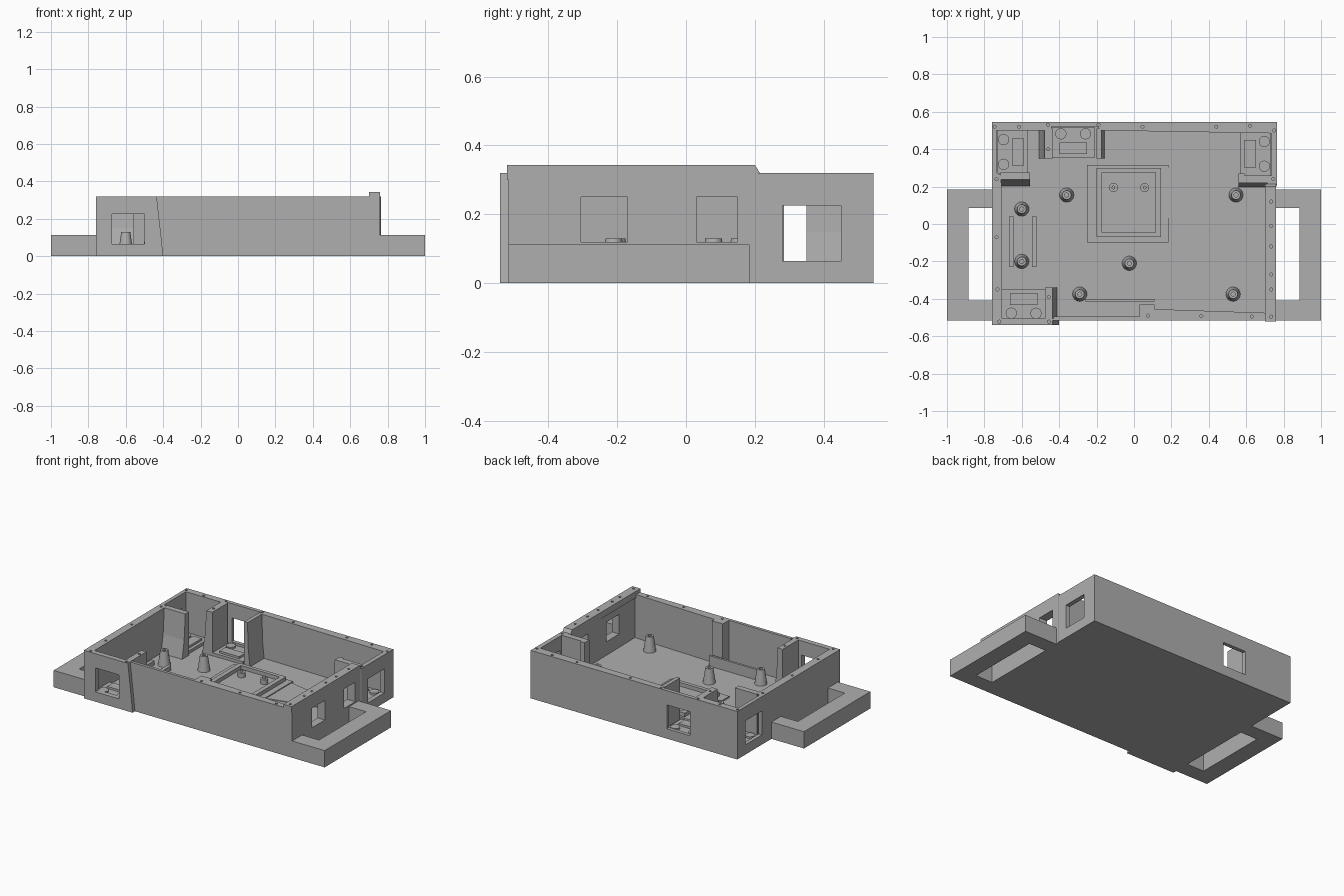
import bpy, bmesh
from mathutils import Vector

cube = bpy.data.objects.get("Cube")
if cube:
    bpy.data.objects.remove(cube, do_unlink=True)

grey = bpy.data.materials.new("plain_grey")
grey.use_nodes = True
colour = (0.43, 0.43, 0.43, 1)
grey.diffuse_color = colour
grey.node_tree.nodes["Principled BSDF"].inputs["Base Color"].default_value = colour

FLOOR, RIM = 0.03, 0.32


def finish(name, bm):
    bmesh.ops.recalc_face_normals(bm, faces=bm.faces)
    mesh = bpy.data.meshes.new(name)
    bm.to_mesh(mesh)
    bm.free()
    mesh.materials.append(grey)
    obj = bpy.data.objects.new(name, mesh)
    bpy.context.collection.objects.link(obj)
    return obj


def add_prism(bm, points, lo, hi, axis="z"):
    """Extrude a 2D outline along one axis."""
    place = {"x": lambda p, t: (t, p[0], p[1]),
             "y": lambda p, t: (p[0], t, p[1]),
             "z": lambda p, t: (p[0], p[1], t)}[axis]
    face = bm.faces.new([bm.verts.new(place(p, lo)) for p in points])
    new = bmesh.ops.extrude_face_region(bm, geom=[face])["geom"]
    move = Vector(place((0, 0), hi - lo))
    bmesh.ops.translate(bm, vec=move, verts=[v for v in new if isinstance(v, bmesh.types.BMVert)])


def prism(name, points, lo, hi, axis="z"):
    bm = bmesh.new()
    add_prism(bm, points, lo, hi, axis)
    return finish(name, bm)


def add_box(bm, x0, x1, y0, y1, z0, z1):
    add_prism(bm, [(x0, y0), (x1, y0), (x1, y1), (x0, y1)], z0, z1)


def box(name, *extent):
    bm = bmesh.new()
    add_box(bm, *extent)
    return finish(name, bm)


def add_cone(bm, x, y, z0, z1, r0, r1, sides=24):
    made = bmesh.ops.create_cone(bm, cap_ends=True, segments=sides,
                                 radius1=r0, radius2=r1, depth=z1 - z0)
    bmesh.ops.translate(bm, vec=(x, y, (z0 + z1) / 2), verts=made["verts"])


def cut(obj, cutter):
    mod = obj.modifiers.new("cut", "BOOLEAN")
    mod.operation, mod.solver, mod.object = "DIFFERENCE", "EXACT", cutter
    bpy.context.view_layer.objects.active = obj
    bpy.ops.object.modifier_apply(modifier=mod.name)


# Outer shell with a stepped inner cavity
shell = prism("case_shell", [(-.76, -.515), (.76, -.515), (.76, .2), (.765, .21),
                             (.765, .545), (-.76, .545)], 0, RIM)
cavity = prism("cavity_cutter", [
    (-.705, -.505), (-.43, -.505), (-.43, -.495), (.03, -.495), (.03, -.43), (.11, -.43),
    (.11, -.455), (.71, -.475), (.70, .2), (.735, .25), (.735, .485), (-.17, .5),
    (-.2, .52), (-.44, .52), (-.44, .5), (-.735, .5), (-.735, .275), (-.71, .26)], FLOOR, 0.5)
cut(shell, cavity)

# Proud front corner, slanted at its inner end
front_corner = prism("front_corner_block", [(-.76, 0), (-.40, 0), (-.41, .1), (-.435, RIM),
                                            (-.76, RIM)], -.54, -.505, "y")

# Raised rail on the side wall
rail = prism("raised_rail", [(-.52, .30), (.215, .30), (.215, RIM), (.2, .343), (-.52, .343)],
             .70, .76, "x")

# Flared partitions between the connector bays
partitions = [
    prism("back_left_partition", [(.275, 0), (.275, RIM), (.237, RIM), (.225, .15), (.2, 0.01),
                                  (.2, 0.005)], -.715, -.555, "x"),
    prism("back_middle_partition_a", [(-.435, .01), (-.435, RIM), (-.478, RIM), (-.49, .15),
                                      (-.512, .01)], .35, .51, "y"),
    prism("back_middle_partition_b", [(-.2, .01), (-.2, RIM), (-.175, RIM), (-.17, .15),
                                      (-.155, .01)], .35, .51, "y"),
    prism("back_right_partition", [(.26, .01), (.26, RIM), (.22, RIM), (.215, .15),
                                   (.195, .01)], .56, .745, "x"),
    prism("front_left_partition", [(-.475, .01), (-.475, RIM), (-.437, RIM), (-.43, .15),
                                   (-.41, .01)], -.51, -.34, "y"),
]
box("bay_return_wall", .56, .59, .24, .27, .01, RIM)

# Window openings and rim screw holes
bm = bmesh.new()
for y0, y1, z0, z1 in [(-.305, -.17, .12, .25), (.03, .15, .12, .25), (.28, .45, .065, .225)]:
    add_box(bm, .65, .8, y0, y1, z0, z1)
add_box(bm, -.8, -.69, .285, .46, .065, .225)
add_box(bm, -.41, -.24, .49, .6, .065, .225)
add_box(bm, -.675, -.5, -.6, -.45, .065, .225)
windows = finish("window_cutter", bm)

bm = bmesh.new()
holes = [(-.745, .52), (-.615, .52), (-.46, .53), (-.46, .4), (-.19, .53), (.045, .52),
         (.44, .52), (.62, .525), (.75, .5), (.745, .24), (-.735, .24), (-.735, -.07),
         (-.73, -.35), (-.72, -.522), (-.455, -.522), (-.455, -.39), (.075, -.49),
         (.36, -.492), (.63, -.495)] + [(.733, y) for y in (.12, -.01, -.12, -.27, -.35, -.495)]
for x, y in holes:
    add_cone(bm, x, y, .27, .4, .008, .008, 12)
screw_holes = finish("screw_hole_cutter", bm)

for part in [shell, front_corner, rail]:
    cut(part, windows)
for part in [shell, front_corner, rail] + partitions:
    cut(part, screw_holes)
for helper in (cavity, windows, screw_holes):
    bpy.data.objects.remove(helper, do_unlink=True)

# Side handles
for side, name in ((1, "left_handle"), (-1, "right_handle")):
    outline = [(.75, -.515), (1, -.515), (1, .185), (.75, .185),
               (.75, .085), (.885, .085), (.885, -.41), (.75, -.41)]
    prism(name, [(side * x, y) for x, y in outline], 0, .112)


# Connector carriers: base, latch block and two pads toward the wall
def carrier(name, x, y, dx, dy):
    bm = bmesh.new()

    def block(off, half_depth, half_width, z0, z1):
        cx, cy = x + dx * off, y + dy * off
        hx, hy = (half_depth, half_width) if dx else (half_width, half_depth)
        add_box(bm, cx - hx, cx + hx, cy - hy, cy + hy, z0, z1)

    block(0, .083, .115, .02, .05)
    block(-.03, .032, .073, .045, .064)
    for s in (-.066, .066):
        add_cone(bm, x + dx * .047 + dy * s, y + dy * .047 + dx * s, .045, .062, .03, .03, 16)
    return finish(name, bm)


carrier("back_left_carrier", -.65, .385, -1, 0)
carrier("back_middle_carrier", -.325, .435, 0, 1)
carrier("back_right_carrier", .65, .375, 1, 0)
carrier("front_left_carrier", -.59, -.43, 0, -1)

# Tapered board standoffs with a screw hole
for i, (x, y) in enumerate([(-.6, .08), (-.6, -.2), (-.36, .155), (-.29, -.375),
                            (-.025, -.21), (.53, -.375), (.545, .155)]):
    bm = bmesh.new()
    add_cone(bm, x, y, .02, .13, .04, .024)
    post = finish("standoff_%d" % (i + 1), bm)
    bm = bmesh.new()
    add_cone(bm, x, y, .07, .2, .011, .011, 16)
    drill = finish("drill", bm)
    cut(post, drill)
    bpy.data.objects.remove(drill, do_unlink=True)
    bpy.context.view_layer.objects.active = post
    post.select_set(True)
    bpy.ops.object.shade_smooth_by_angle()
    post.select_set(False)

# Floor tray with a square frame and two pegs
prism("floor_web", [(.12, .315), (.54, .23), (.54, .12), (.18, .03)], .02, .034)
box("tray_plate", -.25, .185, -.1, .315, .02, .04)
bm = bmesh.new()
for ext in [(-.2, .145, -.07, -.045), (-.2, .145, .275, .3),
            (-.2, -.17, -.045, .275), (.115, .145, -.045, .275)]:
    add_box(bm, *ext, .035, .065)
finish("tray_frame", bm)
bm = bmesh.new()
for x in (-.11, .057):
    add_cone(bm, x, .195, .035, .07, .024, .024)
    add_cone(bm, x, .195, .07, .085, .01, .01, 12)
finish("tray_pegs", bm)

# Low guide rails on the floor
for name, x in (("outer_guide", -.657), ("inner_guide", -.533)):
    box(name, x - .012, x + .012, -.23, .04, .02, .06)
box("front_rib", -.26, .11, -.415, -.4, .02, .1)
